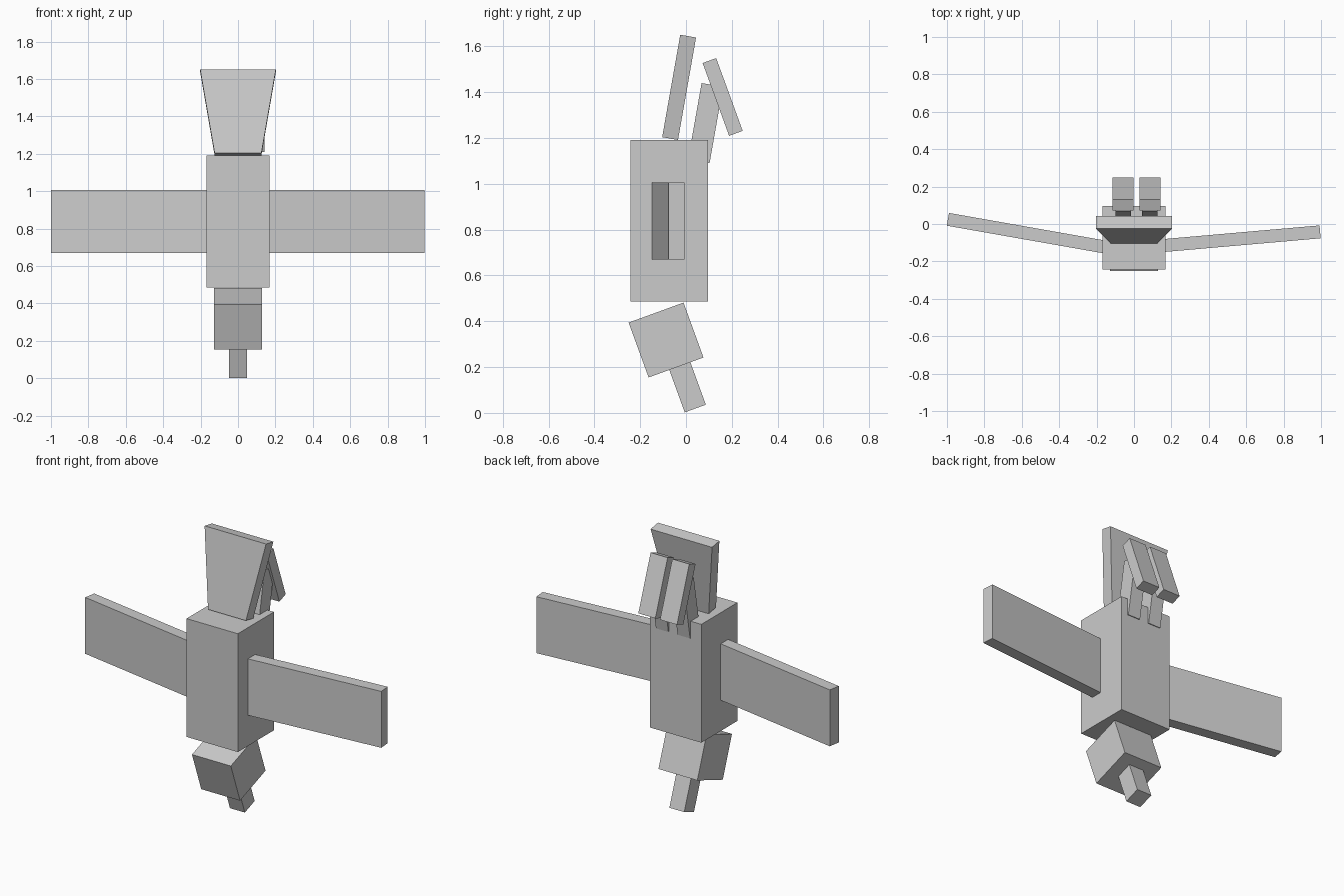
import bpy, bmesh
from math import radians, sin, cos
from mathutils import Matrix, Vector

if "Cube" in bpy.data.objects:
    bpy.data.objects.remove(bpy.data.objects["Cube"])


def box(name, centre, size, rx=0, rz=0, top_taper=1.0):
    """Box of given size, turned about x or z; top_taper widens the top in x."""
    bm = bmesh.new()
    bmesh.ops.create_cube(bm, size=1)
    for v in bm.verts:
        v.co = Vector(v.co[i] * size[i] for i in range(3))
        if v.co.z > 0:
            v.co.x *= top_taper
    mesh = bpy.data.meshes.new(name)
    bm.to_mesh(mesh)
    bm.free()
    ob = bpy.data.objects.new(name, mesh)
    ob.matrix_world = (Matrix.Translation(centre)
                       @ Matrix.Rotation(radians(rz), 4, 'Z')
                       @ Matrix.Rotation(radians(rx), 4, 'X'))
    bpy.context.collection.objects.link(ob)
    return ob


# Upright body with the head and beak pointing down
box("body", (0, -0.073, 0.838), (0.338, 0.34, 0.705))
box("head", (0, -0.087, 0.318), (0.256, 0.255, 0.255), rx=20)
box("beak", (0, 0.006, 0.114), (0.098, 0.098, 0.202), rx=20)

# Flared tail plate
box("tail", (0, -0.03, 1.421), (0.25, 0.07, 0.454), rx=-10, top_taper=1.62)

# Wings, each swept back from the body by its own angle
wing_length = 0.85
for name, side, tip_y, sweep in (("left_wing", -1, 0.025, 10),
                                 ("right_wing", 1, -0.042, 5)):
    a = radians(sweep)
    centre = (side * (0.995 - cos(a) * wing_length / 2),
              tip_y - sin(a) * wing_length / 2, 0.837)
    box(name, centre, (wing_length, 0.069, 0.336), rz=side * sweep)

# Legs tucked behind the tail, feet folded back down
for side, x in (("left", -0.058), ("right", 0.085)):
    box(side + "_leg", (x, 0.0855, 1.265), (0.082, 0.095, 0.338), rx=-10)
    box(side + "_foot", (x, 0.16, 1.379), (0.112, 0.063, 0.338), rx=20)
